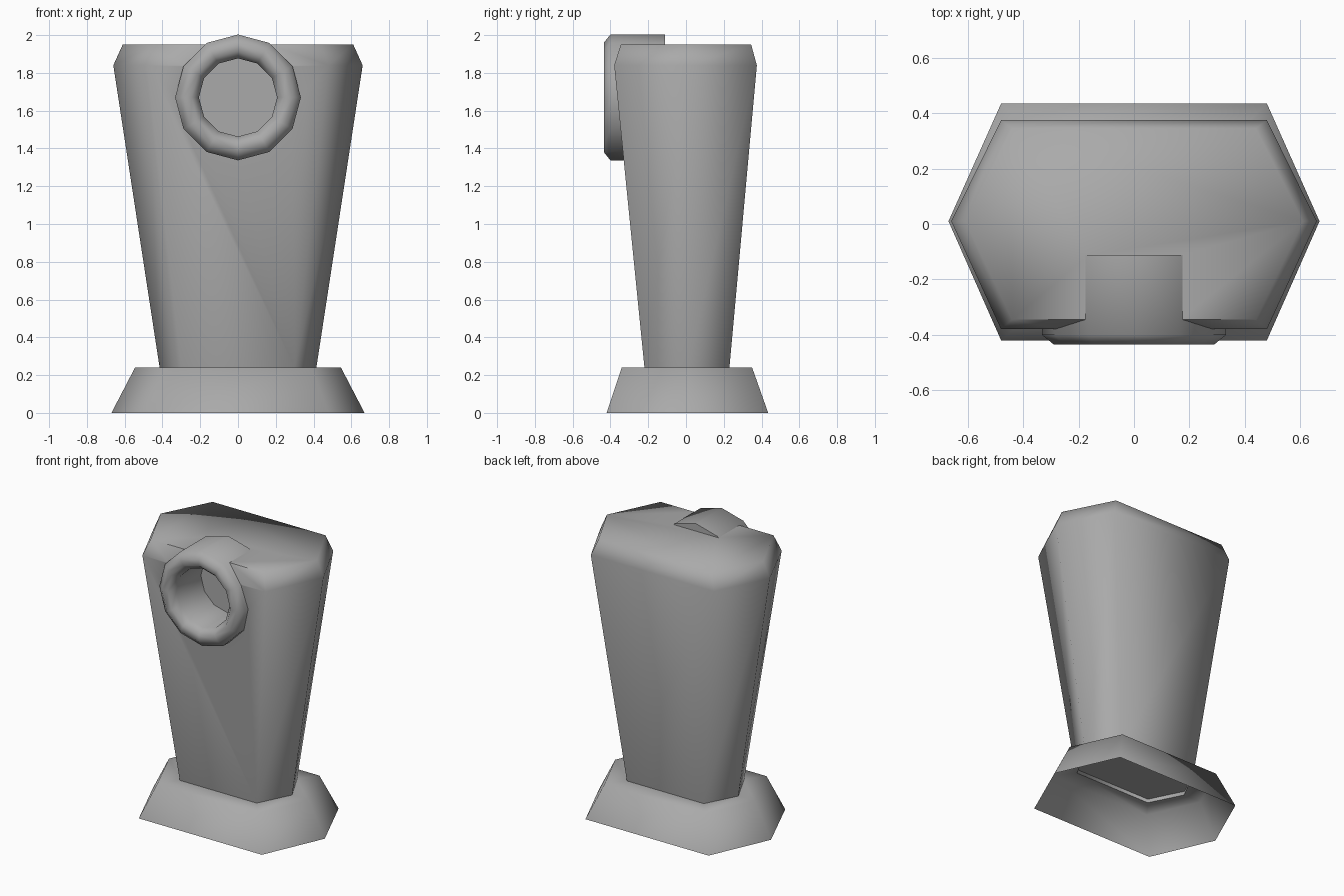
import bpy, bmesh, math

cube = bpy.data.objects.get("Cube")
if cube:
    bpy.data.objects.remove(cube, do_unlink=True)

grey = bpy.data.materials.new("plain grey")
grey.use_nodes = True
colour = (0.4, 0.4, 0.4, 1)
grey.diffuse_color = colour
grey.node_tree.nodes["Principled BSDF"].inputs["Base Color"].default_value = colour


def hexagon(tip, corner, front, back, z):
    """Six-sided section with a point at each side."""
    return [(tip, 0.01, z), (corner, back, z), (-corner, back, z),
            (-tip, 0.01, z), (-corner, front, z), (corner, front, z)]


def circle(radius, y, sides=12, height=1.67):
    """Upright section facing the front, with a corner at the top."""
    turns = [2 * math.pi * i / sides for i in range(sides)]
    return [(radius * math.sin(a), y, height + radius * math.cos(a)) for a in turns]


def loft(name, sections, caps, sharp_angle):
    """Skin a list of sections; caps lists the sections closed with a face."""
    bm = bmesh.new()
    rings = [[bm.verts.new(p) for p in section] for section in sections]
    n = len(rings[0])
    for a, b in zip(rings, rings[1:]):
        for i in range(n):
            j = (i + 1) % n
            bm.faces.new((a[i], a[j], b[j], b[i]))
    for i in caps:
        bm.faces.new(rings[i])
    bmesh.ops.recalc_face_normals(bm, faces=bm.faces)
    mesh = bpy.data.meshes.new(name)
    bm.to_mesh(mesh)
    bm.free()
    mesh.materials.append(grey)
    mesh.shade_smooth()
    mesh.set_sharp_from_angle(angle=math.radians(sharp_angle))
    obj = bpy.data.objects.new(name, mesh)
    bpy.context.collection.objects.link(obj)
    return obj


# Flared foot, hollow underneath
loft("foot", [
    hexagon(0.67, 0.48, -0.42, 0.435, 0),
    hexagon(0.545, 0.39, -0.34, 0.35, 0.24),
    hexagon(0.41, 0.295, -0.215, 0.225, 0.24),
], [], 100)

# Tapered body with a bevelled top and a recessed underside
loft("body", [
    hexagon(0.415, 0.30, -0.22, 0.23, 0.27),
    hexagon(0.415, 0.30, -0.22, 0.23, 0.24),
    hexagon(0.66, 0.48, -0.38, 0.375, 1.84),
    hexagon(0.61, 0.44, -0.345, 0.345, 1.95),
], [0, -1], 70)

# Round socket set into the front, with a rounded lip and a flat floor
socket = loft("socket", [
    circle(0.333, -0.112),
    circle(0.333, -0.40),
    circle(0.29, -0.435),
    circle(0.245, -0.435),
    circle(0.207, -0.39),
    circle(0.207, -0.118),
], [0, -1], 70)

# Open the body where the socket sits, so that its floor can be seen
cutter = loft("socket_cutter", [circle(0.327, -0.6), circle(0.327, -0.114)], [0, 1], 70)
cutter.hide_render = True
cutter.hide_set(True)
body = bpy.data.objects["body"]
cut = body.modifiers.new("socket opening", 'BOOLEAN')
cut.operation = 'DIFFERENCE'
cut.object = cutter
cut.solver = 'EXACT'
